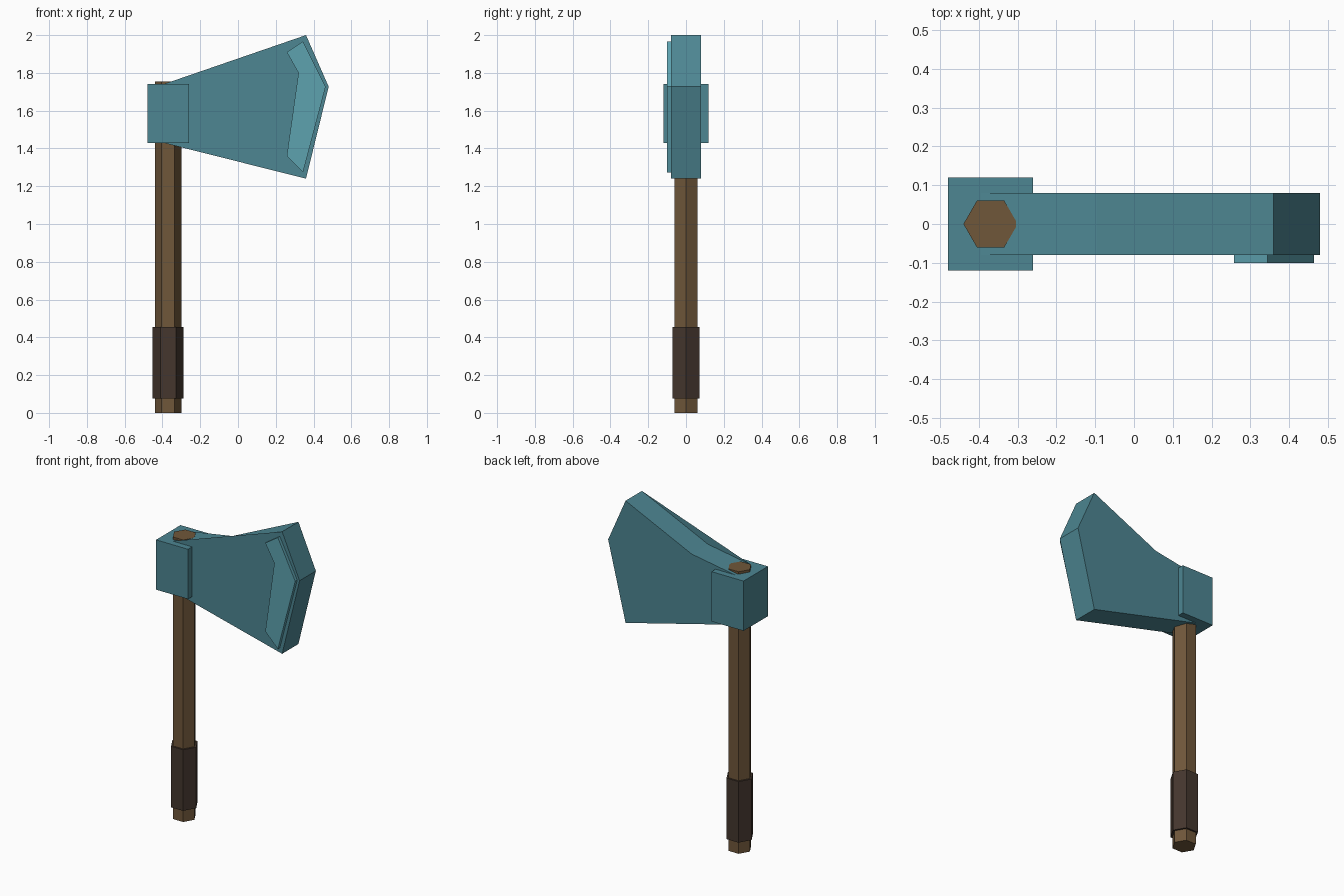
import bpy
import bmesh
import math

if "Cube" in bpy.data.objects:
    bpy.data.objects.remove(bpy.data.objects["Cube"])


def material(name, rgb):
    mat = bpy.data.materials.new(name)
    mat.diffuse_color = (*rgb, 1)
    mat.use_nodes = True
    mat.node_tree.nodes["Principled BSDF"].inputs["Base Color"].default_value = mat.diffuse_color
    return mat


STEEL = material("teal_steel", (0.075, 0.24, 0.29))
BRIGHT = material("bright_edge", (0.11, 0.36, 0.43))
WOOD = material("wood", (0.16, 0.095, 0.042))
LEATHER = material("dark_wrap", (0.058, 0.037, 0.027))


def finish(bm, name, mat):
    mesh = bpy.data.meshes.new(name)
    bm.to_mesh(mesh)
    bm.free()
    mesh.materials.append(mat)
    obj = bpy.data.objects.new(name, mesh)
    bpy.context.collection.objects.link(obj)
    return obj


def prism(points, direction):
    """Closed solid: a flat outline swept along a vector."""
    bm = bmesh.new()
    start = [bm.verts.new(p) for p in points]
    end = [bm.verts.new([a + b for a, b in zip(p, direction)]) for p in points]
    bm.faces.new(start)
    bm.faces.new(end)
    for i in range(len(points)):
        j = (i + 1) % len(points)
        bm.faces.new((start[i], start[j], end[j], end[i]))
    bmesh.ops.recalc_face_normals(bm, faces=bm.faces)
    return bm


def hex_rod(name, radius, z0, z1, mat):
    ring = [(-0.37 + radius * math.cos(i * math.pi / 3),
             radius * math.sin(i * math.pi / 3), z0) for i in range(6)]
    return finish(prism(ring, (0, 0, z1 - z0)), name, mat)


def plate(profile, y0, y1):
    return prism([(x, y0, z) for x, z in profile], (0, y1 - y0, 0))


# Handle and wrapped grip
hex_rod("handle", 0.07, 0, 1.755, WOOD)
hex_rod("grip_wrap", 0.082, 0.075, 0.455, LEATHER)

# Socket block around the handle
socket = [(-0.48, 1.43), (-0.26, 1.43), (-0.26, 1.74), (-0.48, 1.74)]
finish(plate(socket, -0.12, 0.12), "head_socket", STEEL)

# Blade: notched top edge, with a thin web closing the notch on the front side
heel, notch, horn = (-0.395, 1.74), (-0.095, 1.79), (0.36, 2.0)
blade = plate([heel, notch, horn, (0.48, 1.727), (0.36, 1.24), (-0.395, 1.43)], -0.08, 0.08)
blade.faces.new([blade.verts.new((x, -0.08, z)) for x, z in (heel, notch, horn)])
finish(blade, "blade", STEEL)

# Raised cutting-edge strip on the front
edge = [(0.258, 1.91), (0.344, 1.967), (0.464, 1.727),
        (0.344, 1.273), (0.258, 1.36), (0.32, 1.80)]
finish(plate(edge, -0.10, -0.075), "cutting_edge", BRIGHT)
